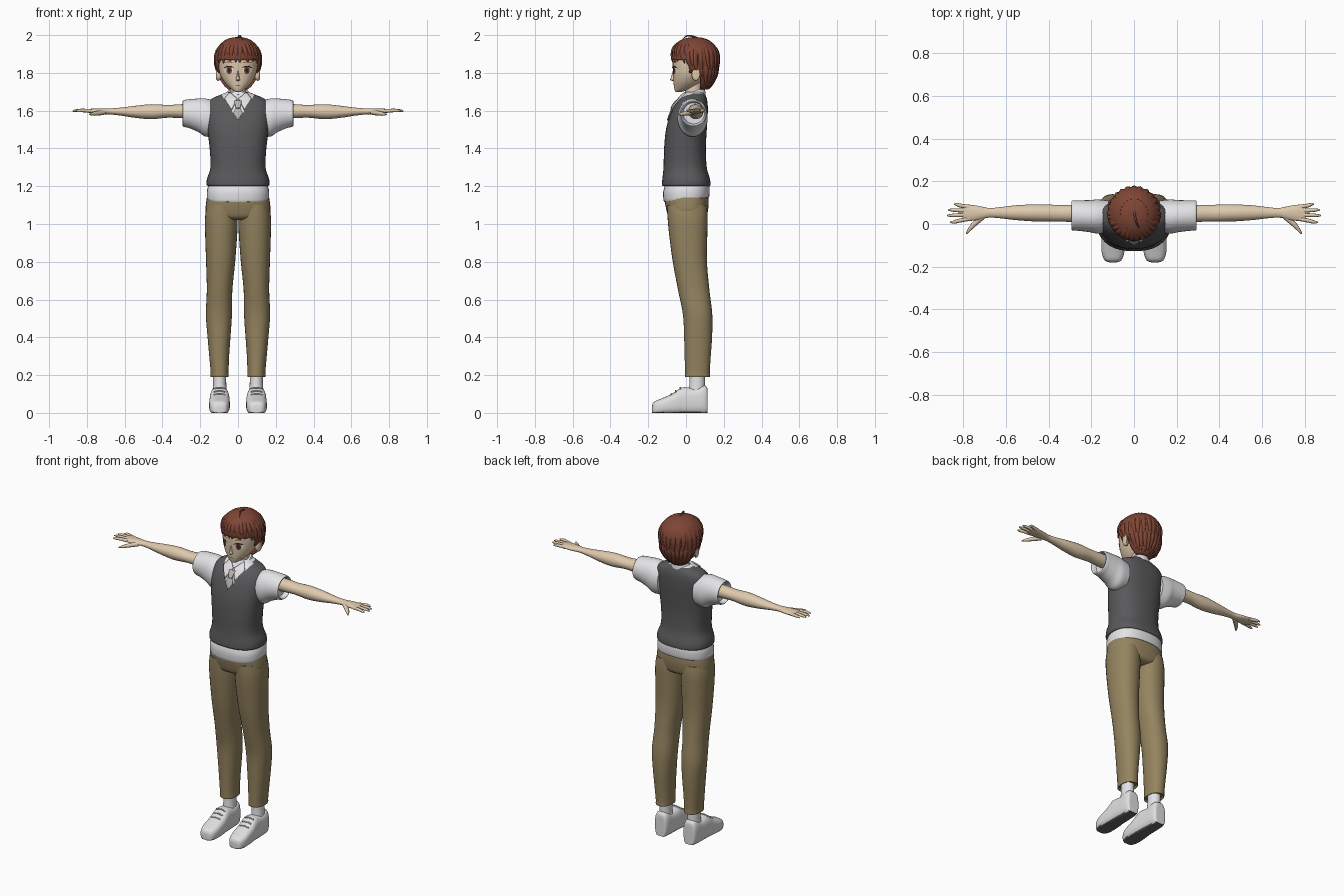
import bpy, bmesh, math, random
from mathutils import Vector
from mathutils.bvhtree import BVHTree

random.seed(4)
cube = bpy.data.objects.get("Cube")
if cube:
    bpy.data.objects.remove(cube)


def material(name, *rgb):
    m = bpy.data.materials.new(name)
    m.use_nodes = True
    m.diffuse_color = (*rgb, 1)
    m.node_tree.nodes["Principled BSDF"].inputs["Base Color"].default_value = (*rgb, 1)
    return m


skin = material("skin", .74, .59, .42)
hair_red = material("hair reddish brown", .21, .06, .035)
charcoal = material("vest charcoal", .1, .1, .105)
white = material("shirt white", .8, .8, .83)
khaki = material("trouser khaki", .3, .23, .115)
beige = material("tie beige grey", .5, .46, .42)
shoe_white = material("shoe white", .74, .74, .75)
sole_grey = material("sole grey", .13, .12, .12)
iris_brown = material("iris brown", .16, .05, .03)
lash_dark = material("lash dark", .03, .015, .012)


def finish(name, bm, mats, mirror=False, thick=0, angle=50):
    me = bpy.data.meshes.new(name)
    bm.to_mesh(me)
    bm.free()
    for m in mats:
        me.materials.append(m)
    me.shade_smooth()
    me.set_sharp_from_angle(angle=math.radians(angle))
    ob = bpy.data.objects.new(name, me)
    bpy.context.collection.objects.link(ob)
    if thick:
        mod = ob.modifiers.new("thickness", "SOLIDIFY")
        mod.thickness, mod.offset = thick, -1
    if mirror:
        ob.modifiers.new("mirror", "MIRROR").use_mirror_merge = False
    return ob


def catmull(rings, steps):
    out = []
    for i in range(len(rings) - 1):
        a, b, c, d = (rings[min(max(i + k, 0), len(rings) - 1)] for k in (-1, 0, 1, 2))
        for s in range(steps):
            t = s / steps
            out.append([q + t * (r - p) / 2 + t * t * (2 * p - 5 * q + 4 * r - w) / 2
                        + t ** 3 * (3 * q - p - 3 * r + w) / 2 for p, q, r, w in zip(a, b, c, d)])
    return out + [rings[-1]]


def loft_mesh(rings, axis="z", power=2.0, steps=4, segs=32, tilt=0):
    """Skin rings given as (position, first min, first max, second min, second max)."""
    bm, loops = bmesh.new(), []
    for t, a0, a1, b0, b1 in catmull(rings, steps):
        loop = []
        for k in range(segs):
            c, s = math.cos(math.tau * k / segs), math.sin(math.tau * k / segs)
            a = (a0 + a1) / 2 + (a1 - a0) / 2 * math.copysign(abs(c) ** (2 / power), c)
            b = (b0 + b1) / 2 + (b1 - b0) / 2 * math.copysign(abs(s) ** (2 / power), s)
            co = {"z": (a, b, t + tilt * b), "x": (t, a, b), "y": (a, t, b)}[axis]
            loop.append(bm.verts.new(co))
        loops.append(loop)
    for p, q in zip(loops, loops[1:]):
        for k in range(segs):
            bm.faces.new((p[k], p[k - 1], q[k - 1], q[k]))
    bm.faces.new(loops[0])
    bm.faces.new(loops[-1])
    bmesh.ops.recalc_face_normals(bm, faces=bm.faces)
    return bm


def loft(name, mat, rings, mirror=False, **kw):
    return finish(name, loft_mesh(rings, **kw), [mat], mirror)


def sym(rows):
    return [(z, -r, r, y0, y1) for z, r, y0, y1 in rows]


def cut(bm, co, no):
    bmesh.ops.bisect_plane(bm, geom=bm.verts[:] + bm.edges[:] + bm.faces[:],
                           plane_co=co, plane_no=no, dist=1e-5)


def strands(name, mat, paths):
    """Tapered tubes; every path is a list of (point, radius)."""
    cu = bpy.data.curves.new(name, "CURVE")
    cu.dimensions, cu.bevel_depth, cu.bevel_resolution = "3D", 1, 2
    cu.use_fill_caps = True
    cu.materials.append(mat)
    for path in paths:
        sp = cu.splines.new("NURBS")
        sp.points.add(len(path) - 1)
        sp.use_endpoint_u, sp.order_u, sp.resolution_u = True, 3, 5
        for p, (co, r) in zip(sp.points, path):
            p.co, p.radius = (*co, 1), r
    ob = bpy.data.objects.new(name, cu)
    bpy.context.collection.objects.link(ob)
    return ob


def plate(name, mat, target, outline, lift, mirror=False, thick=0):
    """Thin plate with an (x, z) outline laid on the front of a target."""
    me = target.data
    tree = BVHTree.FromPolygons([v.co for v in me.vertices], [p.vertices for p in me.polygons])
    mid = sum((Vector(p) for p in outline), Vector((0, 0))) / len(outline)
    dense = [Vector(p).lerp(Vector(q), k / 3) for p, q in zip(outline, outline[1:] + outline[:1])
             for k in range(3)]
    bm, loops = bmesh.new(), []
    for f in (.05, .35, .7, 1):
        loop = []
        for p in dense:
            x, z = mid.lerp(p, f)
            hit = tree.ray_cast(Vector((x, -1, z)), Vector((0, 1, 0)))[0]
            hit = hit or tree.find_nearest(Vector((x, -.04, z)))[0]
            loop.append(bm.verts.new((x, hit.y - lift, z)))
        loops.append(loop)
    bm.faces.new(loops[0])
    for p, q in zip(loops, loops[1:]):
        for k in range(len(dense)):
            bm.faces.new((p[k], p[k - 1], q[k - 1], q[k]))
    for f in bm.faces:
        f.normal_update()
        if f.normal.y > 0:
            f.normal_flip()
    return finish(name, bm, [mat], mirror, thick)


def oval(x, z, rx, rz):
    return [(x + rx * math.cos(math.tau * k / 10), z + rz * math.sin(math.tau * k / 10)) for k in range(10)]


# Vest, with the shirt showing in the V-neck
bm = loft_mesh(sym([(1.2, .155, -.118, .12), (1.207, .166, -.127, .13), (1.24, .164, -.125, .126),
                    (1.3, .146, -.119, .11), (1.4, .15, -.116, .105), (1.5, .162, -.106, .11),
                    (1.58, .168, -.084, .115), (1.63, .163, -.06, .115), (1.663, .14, -.035, .11),
                    (1.687, .085, -.015, .1), (1.7, .056, -.008, .09)]), power=2.4, segs=40)
for side in (1, -1):
    cut(bm, (0, 0, 1.545), (1.6 * side, 0, -1))
for f in bm.faces:
    c = f.calc_center_median()
    f.material_index = int(c.y < .035 and c.z > 1.545 + 1.6 * abs(c.x) or c.z > 1.69)
vest = finish("vest", bm, [charcoal, white])
loft("shirt_hem", white, sym([(1.13, .155, -.11, .115), (1.133, .164, -.118, .123),
                              (1.18, .164, -.121, .125), (1.22, .15, -.11, .115)]), power=2.4, tilt=.1)

# Sleeves with a hollow cuff
loft("sleeves", white, [(.12, -.04, .11, 1.47, 1.65), (.17, -.045, .115, 1.462, 1.664),
                        (.21, -.038, .112, 1.487, 1.664), (.26, -.032, .111, 1.508, 1.66),
                        (.289, -.03, .11, 1.515, 1.655), (.29, -.022, .102, 1.523, 1.647),
                        (.265, -.015, .098, 1.53, 1.642)], axis="x", mirror=True)

# Collar, flaps and tie
loft("collar", white, sym([(1.645, .07, -.03, .105), (1.67, .063, -.025, .102), (1.69, .054, -.018, .095)]), tilt=.33)
plate("collar_flaps", white, vest, [(.004, 1.665), (.045, 1.7), (.072, 1.665), (.034, 1.605)], .011, True, .009)
plate("tie_knot", beige, vest, [(-.02, 1.655), (.02, 1.655), (.011, 1.615), (-.011, 1.615)], .014, thick=.009)
plate("tie_blade", beige, vest, [(-.01, 1.618), (.01, 1.618), (.024, 1.587), (0, 1.549), (-.024, 1.587)], .007, thick=.006)

# Trousers
loft("trouser_hips", khaki, sym([(1.02, .1, -.06, .07), (1.035, .15, -.09, .105), (1.07, .171, -.103, .116),
                                 (1.12, .168, -.112, .12), (1.165, .16, -.112, .115)]), power=2.4)
loft("trouser_legs", khaki, [(.2, .06, .133, .005, .115), (.19, .05, .144, -.005, .126),
                             (.22, .05, .145, -.006, .126), (.3, .047, .152, -.007, .131),
                             (.4, .04, .161, -.01, .138), (.52, .032, .17, -.016, .139),
                             (.65, .03, .165, -.042, .124), (.8, .015, .169, -.07, .111),
                             (.95, .004, .174, -.09, .113), (1.04, .001, .174, -.098, .115),
                             (1.1, .001, .165, -.1, .11)], mirror=True, power=2.2)

# Socks and shoes
loft("socks", white, [(.09, .06, .135, .01, .1), (.15, .062, .132, .018, .1), (.22, .063, .131, .02, .1)], mirror=True)
bm = loft_mesh([(.115, .075, .12, 0, .1), (.112, .062, .134, 0, .135), (.09, .053, .143, 0, .145),
                (.04, .05, .146, 0, .132), (-.02, .046, .149, 0, .135), (-.07, .043, .152, 0, .105),
                (-.13, .045, .152, 0, .08), (-.165, .056, .141, 0, .066), (-.177, .07, .127, 0, .052),
                (-.18, .085, .112, 0, .035)], axis="y", power=2.9)
for v in bm.verts:
    v.co.z = max((v.co.z - .008) * 1.06, 0)
for f in bm.faces:
    f.material_index = int(f.calc_center_median().z < .004)
finish("shoes", bm, [shoe_white, sole_grey], True)
strands("shoe_laces", shoe_white,
        [[((s * (.098 + dx), y, z - abs(dx) * .4), .004) for dx in (-.03, 0, .03)]
         for s in (1, -1) for y, z in ((-.03, .14), (-.055, .123), (-.078, .107))])

# Arms, palms and fingers
loft("arms", skin, [(.2, .008, .09, 1.56, 1.634), (.3, .01, .09, 1.56, 1.634), (.37, .012, .09, 1.563, 1.63),
                    (.46, .012, .092, 1.555, 1.634), (.55, .018, .088, 1.563, 1.625),
                    (.62, .026, .08, 1.574, 1.616), (.68, .03, .075, 1.58, 1.612),
                    (.73, .019, .085, 1.582, 1.612), (.78, .014, .091, 1.587, 1.61),
                    (.805, .018, .087, 1.592, 1.607)], axis="x", mirror=True)
digits = [(.024, .008, .862), (.043, .04, .877), (.062, .066, .872), (.08, .093, .845)]
hands = [[((s * .775, y0, 1.598), .01), ((s * .82, (y0 + y1) / 2, 1.602), .0095),
          ((s * (tip - .015), y1, 1.6), .008), ((s * tip, y1, 1.598), .003)]
         for s in (1, -1) for y0, y1, tip in digits]
hands += [[((s * .71, .035, 1.592), .014), ((s * .745, .005, 1.586), .013),
           ((s * .772, -.025, 1.582), .009), ((s * .787, -.046, 1.58), .003)] for s in (1, -1)]
strands("fingers", skin, hands)

# Neck, head, ears and nose
loft("neck", skin, sym([(1.64, .048, -.01, .09), (1.7, .042, -.004, .085), (1.78, .044, 0, .09)]))
head = loft("head", skin, sym([(1.699, .008, -.052, -.03), (1.704, .022, -.058, -.005), (1.722, .046, -.063, .045),
                               (1.75, .072, -.066, .08), (1.785, .092, -.068, .11), (1.82, .101, -.07, .13),
                               (1.87, .105, -.07, .145), (1.92, .096, -.055, .135), (1.955, .06, -.02, .1),
                               (1.965, .02, .02, .06)]), power=2.15)
loft("nose", skin, sym([(1.757, .004, -.07, -.05), (1.763, .011, -.084, -.05), (1.775, .008, -.08, -.05),
                        (1.81, .004, -.071, -.05)]), segs=12)
loft("ears", skin, [(.09, .035, .06, 1.765, 1.81), (.105, .03, .07, 1.758, 1.822),
                    (.114, .036, .074, 1.763, 1.825), (.117, .048, .068, 1.775, 1.815)], axis="x", mirror=True, segs=16)

# Painted face
plate("eye_whites", white, head, oval(.048, 1.813, .025, .02), .002, True)
plate("irises", iris_brown, head, oval(.047, 1.813, .015, .02), .004, True)
plate("pupils", lash_dark, head, oval(.047, 1.815, .007, .01), .005, True)
plate("lashes", lash_dark, head, [(.02, 1.826), (.035, 1.837), (.06, 1.838), (.078, 1.824), (.06, 1.831), (.035, 1.831)], .005, True)
plate("brows", hair_red, head, [(.02, 1.852), (.05, 1.862), (.078, 1.852), (.05, 1.857)], .004, True)
plate("mouth", lash_dark, head, [(-.015, 1.736), (.015, 1.736), (.012, 1.733), (-.012, 1.733)], .002)

# Hair cap with the face and ears left open
cap_rings = sym([(1.712, .05, .04, .118), (1.74, .08, .02, .142), (1.8, .112, -.03, .165), (1.86, .122, -.074, .174),
                 (1.91, .118, -.076, .172), (1.95, .096, -.058, .15), (1.976, .062, -.022, .115),
                 (1.987, .03, .015, .08), (1.989, .004, .045, .053)])
bm = loft_mesh(cap_rings, segs=40)
openings = ((.015, 1.868), (.075, 1.8))
for y, z in openings:
    cut(bm, (0, y, 0), (0, 1, 0))
    cut(bm, (0, 0, z), (0, 0, 1))
gone = [f for f in bm.faces if any(f.calc_center_median().y < y and f.calc_center_median().z < z for y, z in openings)]
bmesh.ops.delete(bm, geom=gone, context="FACES")
finish("hair_cap", bm, [hair_red], thick=.014)


# Hair locks flowing down the cap
def on_cap(angle, z, out):
    for p, q in zip(cap_rings, cap_rings[1:]):
        if p[0] <= z <= q[0]:
            t = (z - p[0]) / (q[0] - p[0])
            _, x0, x1, y0, y1 = (a + t * (b - a) for a, b in zip(p, q))
            c, s = math.cos(math.radians(angle)), math.sin(math.radians(angle))
            return ((x1 + out) * c, (y0 + y1) / 2 + ((y1 - y0) / 2 + out) * s, z)


def lock(angle, top, tip, radius, swing, flare):
    shape = (.5, .9, 1, .85, .5, .06)
    return [(on_cap(angle + swing * (k / 5) ** 2, top + (tip - top) * k / 5,
                    -radius * .6 + flare * (k / 5) ** 3), radius * w) for k, w in enumerate(shape)]


locks = []
for a in range(-156, -20, 12):
    locks.append(lock(a, 1.965, 1.85 + random.uniform(-.012, .016), .017, random.uniform(-4, 12), .012))
for a in (-172, -162, -18, -8):
    locks.append(lock(a, 1.95, random.uniform(1.79, 1.82), .018, 0, .012))
for a in range(0, 181, 15):
    locks.append(lock(a, 1.97, 1.78 + random.uniform(-.02, .02), .018, random.uniform(-8, 8), .014))
for a in range(25, 156, 13):
    locks.append(lock(a, 1.85, 1.714 + random.uniform(0, .015), .018, random.uniform(-6, 6), .014))
locks.append([((0, .06, 1.983), .006), ((.005, .03, 1.998), .005), ((.015, -.005, 1.996), .004), ((.025, -.02, 1.975), .001)])
strands("hair_locks", hair_red, locks)
